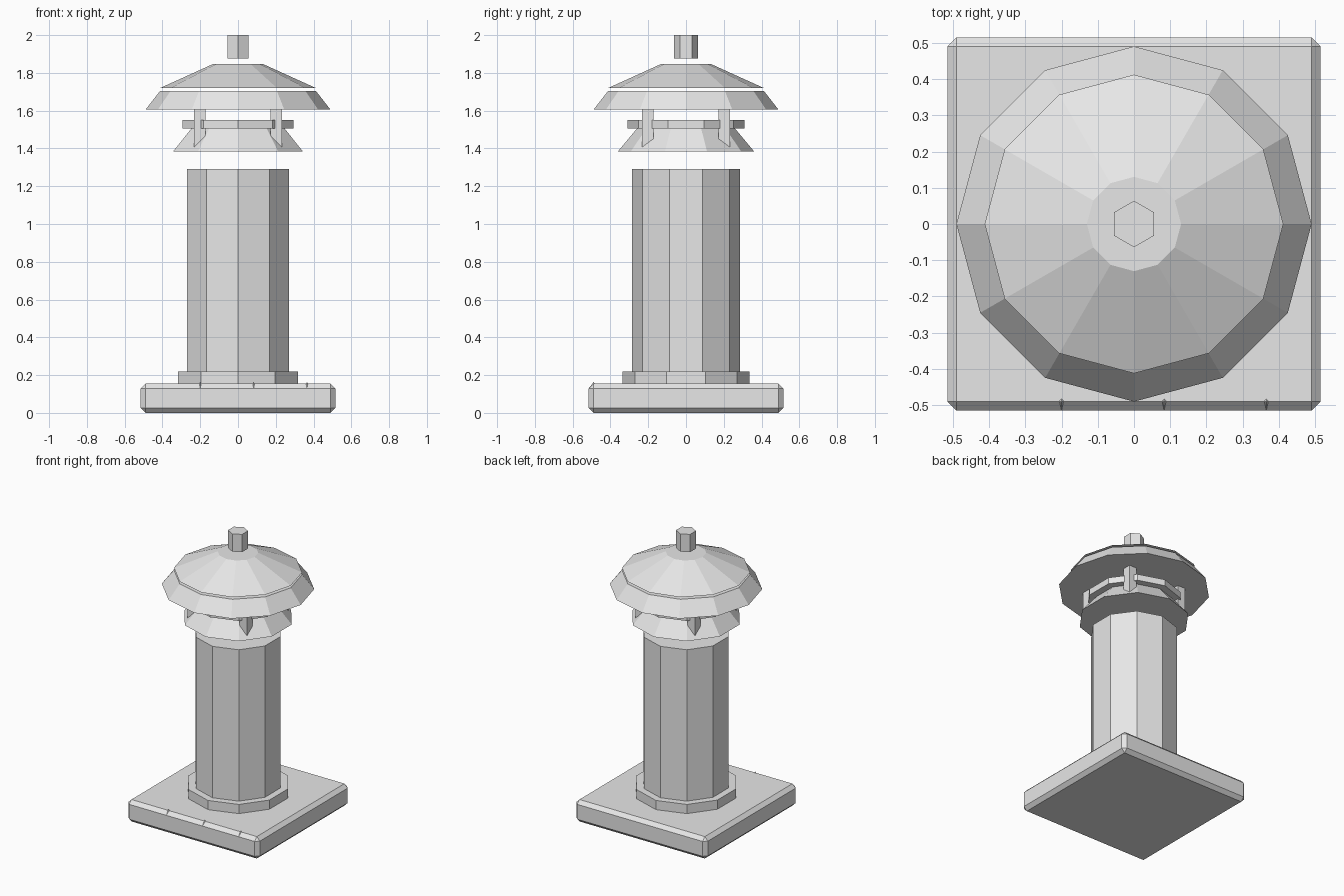
import bpy

if "Cube" in bpy.data.objects:
    bpy.data.objects.remove(bpy.data.objects["Cube"])

# One plain stone colour
stone = bpy.data.materials.new("light_grey_stone")
stone.diffuse_color = (0.8, 0.8, 0.8, 1.0)
stone.use_nodes = True
stone.node_tree.nodes["Principled BSDF"].inputs["Base Color"].default_value = stone.diffuse_color


def finish(name):
    obj = bpy.context.object
    obj.name = name
    obj.data.materials.append(stone)
    return obj


def frustum(name, sides, r_bottom, r_top, z0, z1, x=0.0, y=0.0):
    """Faceted drum or cone with a corner on the y axis."""
    bpy.ops.mesh.primitive_cone_add(
        vertices=sides, radius1=r_bottom, radius2=r_top,
        depth=z1 - z0, location=(x, y, (z0 + z1) / 2))
    return finish(name)


def block(name, size, z0, z1, x=0.0, y=0.0):
    bpy.ops.mesh.primitive_cube_add(size=1, location=(x, y, (z0 + z1) / 2))
    obj = finish(name)
    obj.scale = (size, size, z1 - z0)
    bpy.ops.object.transform_apply(location=False, rotation=False, scale=True)
    return obj


# Square plinth with chamfered edges
base = block("base_slab", 1.03, 0.0, 0.155)
bevel = base.modifiers.new("chamfer", "BEVEL")
bevel.width = 0.025
bevel.segments = 1

# Small pointed studs along the front edge
for i, x in enumerate((-0.2, 0.083, 0.365)):
    frustum(f"edge_stud_{i + 1}", 4, 0.026, 0.0, 0.13, 0.163, x, -0.489)

# Ten-sided pillar
frustum("pillar_collar", 10, 0.335, 0.335, 0.155, 0.22)
frustum("pillar_shaft", 10, 0.285, 0.285, 0.22, 1.29)

# Lantern gallery: flared skirt, ring and four posts
frustum("gallery_skirt", 10, 0.36, 0.26, 1.385, 1.505)
frustum("gallery_ring", 10, 0.31, 0.31, 1.505, 1.55)
for sx in (-1, 1):
    for sy in (-1, 1):
        block(f"gallery_post_{'l' if sx < 0 else 'r'}{'f' if sy < 0 else 'b'}",
              0.06, 1.4, 1.605, 0.203 * sx, 0.203 * sy)

# Two-tier twelve-sided roof and hexagonal finial
frustum("roof_eave", 12, 0.49, 0.412, 1.605, 1.705)
frustum("roof_cap", 12, 0.412, 0.13, 1.72, 1.848)
frustum("finial", 6, 0.064, 0.064, 1.875, 2.0)
